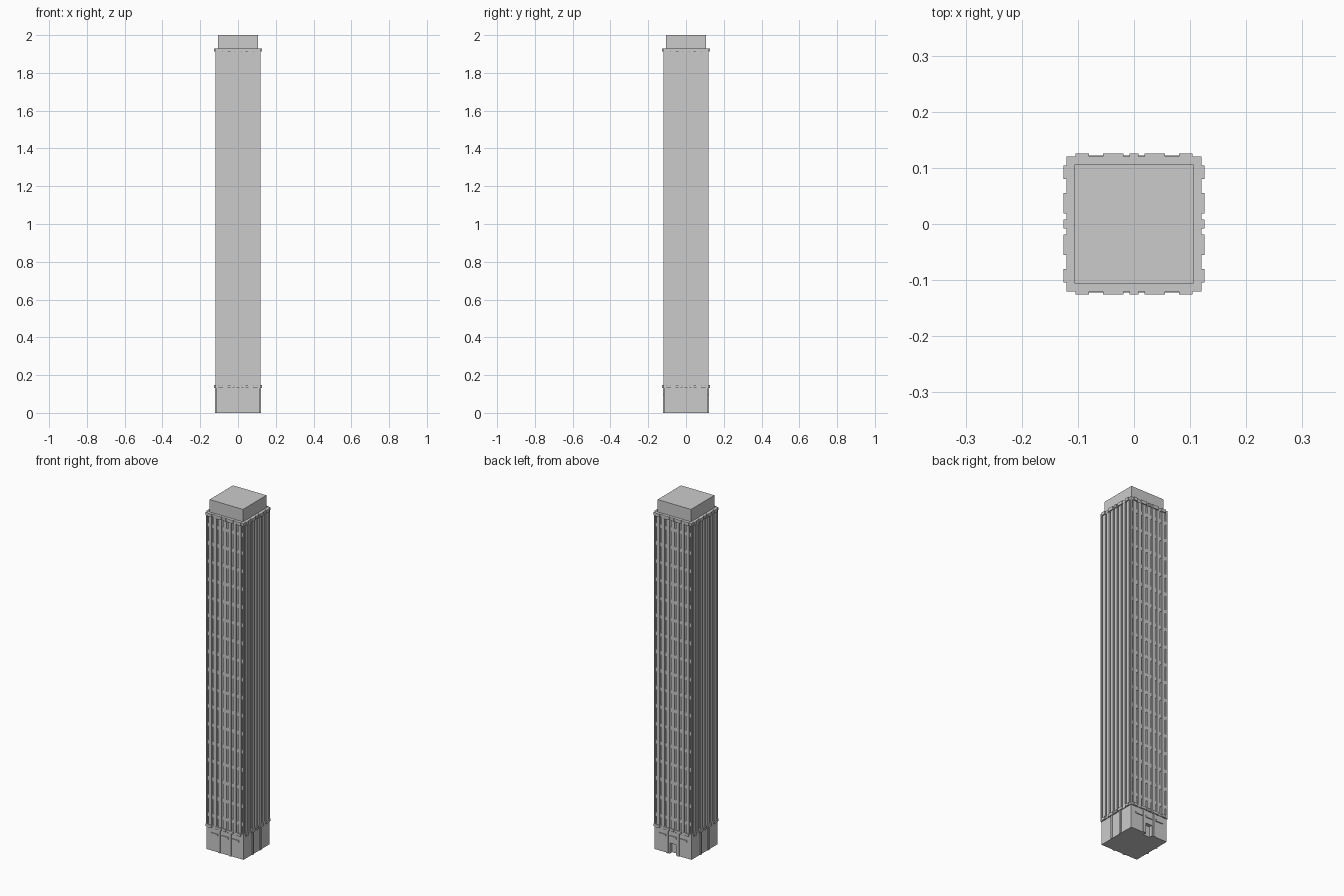
import bpy, bmesh, math
from mathutils import Matrix, Vector

if "Cube" in bpy.data.objects:
    bpy.data.objects.remove(bpy.data.objects["Cube"])

ALL = (0, 1, 2, 3)      # quarter turns: front, right, back, left
FRONT_BACK = (0, 2)


def add_box(bm, x0, x1, y0, y1, z0, z1, turn=0):
    size = Matrix.Diagonal((x1 - x0, y1 - y0, z1 - z0, 1))
    move = Matrix.Translation(((x0 + x1) / 2, (y0 + y1) / 2, (z0 + z1) / 2))
    rot = Matrix.Rotation(turn * math.pi / 2, 4, 'Z')
    bmesh.ops.create_cube(bm, size=1, matrix=rot @ move @ size)


def make(name, boxes, turns=(0,)):
    """One object from boxes laid out on the front face and repeated per side."""
    bm = bmesh.new()
    for t in turns:
        for b in boxes:
            add_box(bm, *b, turn=t)
    mesh = bpy.data.meshes.new(name)
    bm.to_mesh(mesh)
    bm.free()
    ob = bpy.data.objects.new(name, mesh)
    bpy.context.collection.objects.link(ob)
    return ob


def square(h, z0, z1):
    return (-h, h, -h, h, z0, z1)


# Base block with a recessed rear entrance
base = make("base", [square(0.117, 0, 0.135)])
cutter = make("entrance_cutter", [(-0.02, 0.02, 0.097, 0.14, -0.01, 0.06)])
cutter.hide_render = True
cutter.hide_viewport = True
mod = base.modifiers.new("entrance", 'BOOLEAN')
mod.operation = 'DIFFERENCE'
mod.solver = 'EXACT'
mod.object = cutter

# Base pilasters and the canopies over the bays
make("base_pilasters",
     [(x - 0.006, x + 0.006, -0.122, -0.11, 0, 0.135) for x in (-0.034, 0.034)], ALL)
make("canopies",
     [(x - 0.022, x + 0.022, -0.122, -0.11, 0.093, 0.104) for x in (-0.067, 0, 0.067)],
     FRONT_BACK)

# Shaft core, vertical piers and corner piers
make("shaft_core", [square(0.113, 0.13, 1.92)])
make("piers",
     [(i * 0.031 - 0.010, i * 0.031 + 0.010, -0.12, -0.112, 0.14, 1.92)
      for i in range(-3, 4)], ALL)
make("corner_piers", [(0.112, 0.12, -0.12, -0.112, 0.14, 1.92)], ALL)

# Floor spandrels set back between the piers
floors = 17
step = (1.91 - 0.15) / floors
make("spandrels",
     [(-0.113, 0.113, -0.1165, -0.112, 0.15 + (k + 0.4) * step, 0.15 + (k + 0.6) * step)
      for k in range(floors)], FRONT_BACK)

# Cornice bands with projecting blocks
spans = [(-0.104, -0.08), (-0.055, -0.019), (-0.008, 0.008), (0.019, 0.055), (0.08, 0.104)]
for name, z0, z1 in (("lower", 0.132, 0.147), ("upper", 1.912, 1.930)):
    make(name + "_band", [square(0.1205, z0 + 0.001, z1 - 0.001)])
    make(name + "_cornice_blocks", [(a, b, -0.126, -0.115, z0, z1) for a, b in spans], ALL)

# Roof cap
make("roof_cap", [square(0.106, 1.92, 2.0)])
